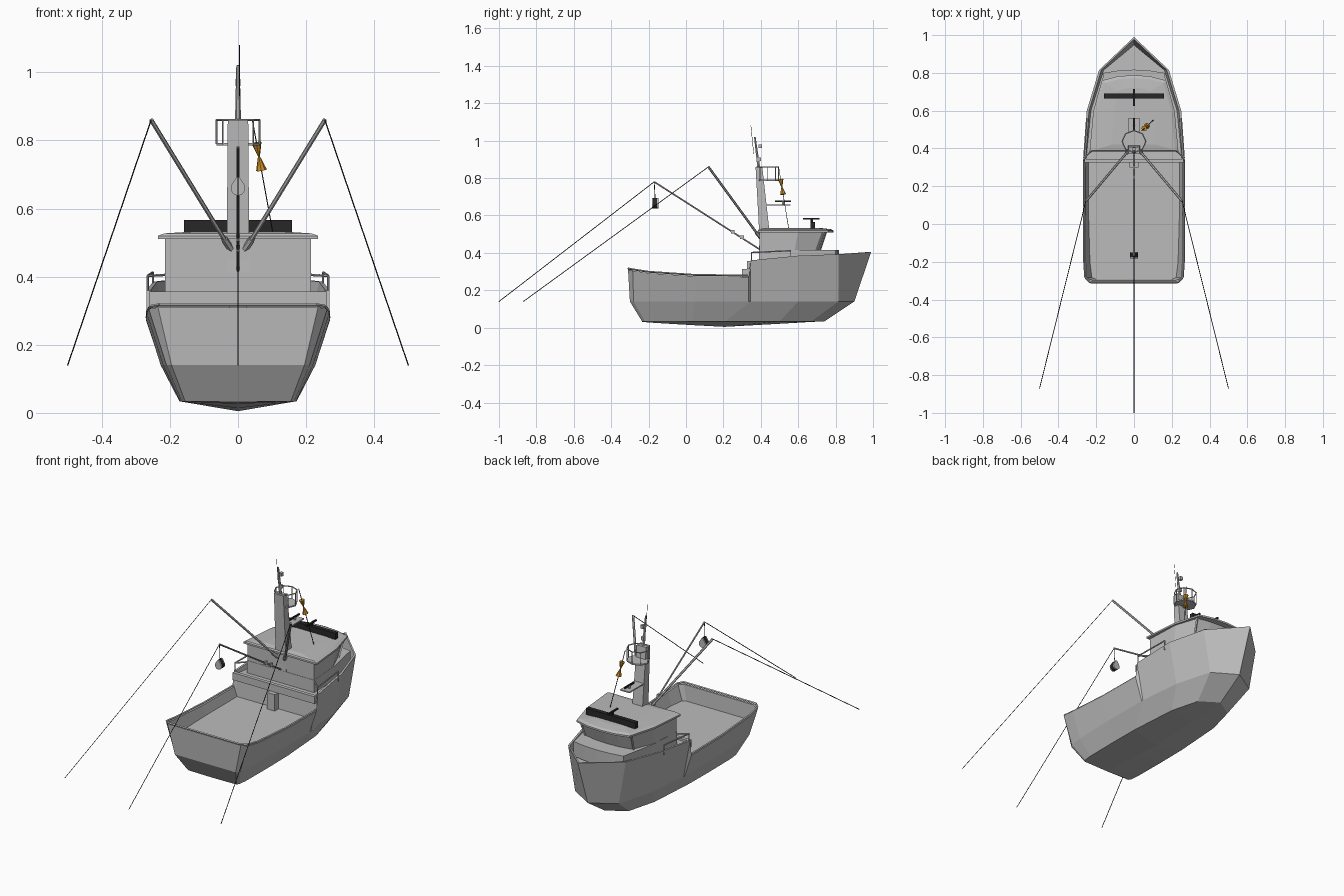
import bpy, bmesh, math
from mathutils import Vector

old = bpy.data.objects.get("Cube")
if old:
    bpy.data.objects.remove(old, do_unlink=True)


def material(name, rgb):
    m = bpy.data.materials.new(name)
    m.use_nodes = True
    m.diffuse_color = (*rgb, 1)
    m.node_tree.nodes["Principled BSDF"].inputs["Base Color"].default_value = (*rgb, 1)
    return m


GREY = material("light grey paint", (0.5, 0.5, 0.5))
BLACK = material("black", (0.02, 0.02, 0.02))
ORANGE = material("orange", (0.6, 0.27, 0.02))


def finish(name, bm, mat):
    bmesh.ops.remove_doubles(bm, verts=bm.verts, dist=1e-5)
    bmesh.ops.recalc_face_normals(bm, faces=bm.faces)
    me = bpy.data.meshes.new(name)
    bm.to_mesh(me)
    bm.free()
    me.materials.append(mat)
    ob = bpy.data.objects.new(name, me)
    bpy.context.collection.objects.link(ob)
    return ob


def loft(name, rings, mat, caps=True):
    """Skin a list of closed rings of equal length."""
    bm = bmesh.new()
    vs = [[bm.verts.new(p) for p in r] for r in rings]
    n = len(rings[0])
    for a, b in zip(vs, vs[1:]):
        for i in range(n):
            bm.faces.new((a[i], a[(i + 1) % n], b[(i + 1) % n], b[i]))
    if caps:
        bm.faces.new(vs[0])
        bm.faces.new(vs[-1])
    return finish(name, bm, mat)


def mirrored(half, z):
    """Full outline from a right half whose last point is on the centre line."""
    return [(x, y, z) for x, y in half] + [(-x, y, z) for x, y in half[-2::-1]]


def rod(name, a, b, r, mat=GREY, r2=None, sides=6):
    a, b = Vector(a), Vector(b)
    q = (b - a).to_track_quat('Z', 'Y')
    def ring(c, rad):
        return [c + q @ Vector((rad * math.cos(t), rad * math.sin(t), 0))
                for t in (2 * math.pi * i / sides for i in range(sides))]
    return loft(name, [ring(a, r), ring(b, r if r2 is None else r2)], mat)


def box(name, lo, hi, mat=GREY):
    (x0, y0, z0), (x1, y1, z1) = lo, hi
    ring = lambda z: [(x0, y0, z), (x1, y0, z), (x1, y1, z), (x0, y1, z)]
    return loft(name, [ring(z0), ring(z1)], mat)


# Hull stations: sheer x y z, middle chine x y, low chine x y, keel z, deck z
MID, LOW, WALL = 0.14, 0.034, 0.012
stations = [
    (.235, -.31, .31, .195, -.30, .155, -.235, .032, .22),
    (.262, -.285, .305, .21, -.28, .165, -.22, .03, .22),
    (.268, -.2, .292, .22, -.2, .17, -.17, .026, .22),
    (.27, .05, .275, .227, .05, .172, .03, .014, .22),
    (.27, .335, .272, .226, .335, .17, .2, .005, .22),
    (.268, .345, .36, .226, .345, .17, .21, .005, .345),
    (.25, .6, .385, .2, .6, .15, .5, .021, .335),
    (.185, .815, .393, .14, .815, .105, .67, .031, .32),
    (0, .99, .405, 0, .9, 0, .74, .034, .315)]

bm = bmesh.new()
rings = []
for i, (sx, sy, sz, mx, my, lx, ly, kz, dz) in enumerate(stations):
    t = (dz - MID) / (sz - MID)
    push = WALL if i == 0 else -WALL if sx == 0 else 0
    half = [(lx, ly, LOW), (mx, my, MID), (sx, sy, sz),
            (max(0, sx - WALL), sy + push, sz),
            (max(0, mx + t * (sx - mx) - WALL), my + t * (sy - my) + push, dz)]
    pts = [(0, ly, kz)] + half + [(-x, y, z) for x, y, z in reversed(half)]
    rings.append([bm.verts.new(p) for p in pts])
n = len(rings[0])
for a, b in zip(rings, rings[1:]):
    for i in range(n):
        bm.faces.new((a[i], a[(i + 1) % n], b[(i + 1) % n], b[i]))
stern = rings[0]
bm.faces.new((stern[0], stern[1], stern[-1]))
for i in range(1, 5):
    bm.faces.new((stern[i], stern[i + 1], stern[n - i - 1], stern[n - i]))
bmesh.ops.dissolve_degenerate(bm, dist=1e-5, edges=bm.edges)
finish("hull", bm, GREY)

# Cap rail round the working deck
path = [(s[0] - .004, s[1], s[2] + .007) for s in stations[:5]]
for side in (1, -1):
    for a, b in zip(path, path[1:]):
        rod("cap_rail", (side * a[0], *a[1:]), (side * b[0], *b[1:]), .005, sides=4)
rod("stern_cap_rail", (-path[0][0], *path[0][1:]), path[0], .005, sides=4)

# Forecastle edge and the locker below it
box("forecastle_edge", (-.262, .325, .315), (.262, .345, .357))
box("deck_locker", (-.025, .30, .22), (.025, .335, .315))

# Deckhouse, wheelhouse and roof
base = [(.215, .39), (.2, .6), (.16, .8), (.08, .813), (0, .817)]
loft("deckhouse", [mirrored(base, .33), mirrored(base, .415)], GREY)
sill = [(.214, .392), (.2, .58), (.15, .7), (.08, .715), (0, .72)]
head = [(.214, .392), (.205, .6), (.16, .735), (.08, .75), (0, .755)]
loft("wheelhouse", [mirrored(sill, .41), mirrored(head, .515)], GREY)
eave = [(.235, .385), (.215, .6), (.17, .76), (.085, .782), (0, .788)]
inner = [(x * .92, .39 + (y - .385) * .95) for x, y in eave]
crown = [(x * .5, .42 + (y - .385) * .75) for x, y in eave]
loft("wheelhouse_roof", [mirrored(eave, .51), mirrored(eave, .52),
                         mirrored(inner, .527), mirrored(crown, .533)], GREY)

# Side rails and windscreen corner posts
for s in (1, -1):
    pts = [(s * .215, .395, .405), (s * .265, .35, .402), (s * .25, .56, .412)]
    for a, b in zip(pts, pts[1:]):
        rod("side_rail", a, b, .004)
    for x, y, z in pts[1:]:
        rod("rail_post", (x, y, .355), (x, y, z), .003)
    rod("windscreen_post", (s * .155, .7, .415), (s * .165, .737, .515), .006, sides=4)

# Mast leaning aft, topmast and aerial
def mast_ring(w, y0, y1, z):
    return [(-w, y0, z), (w, y0, z), (w, y1, z), (-w, y1, z)]

loft("mast", [mast_ring(.036, .39, .455, .39), mast_ring(.033, .393, .45, .48),
              mast_ring(.03, .372, .408, .86)], GREY)
rod("topmast", (0, .39, .85), (0, .368, 1.02), .009, r2=.005)
rod("aerial", (.004, .362, .93), (.004, .347, 1.08), .0012, BLACK, sides=4)
for y, z in ((.4, .97), (.395, .9)):
    box("mast_lamp", (-.008, y - .012, z - .01), (.008, y + .006, z + .01))

# Crow's nest
corners = [(.063 * math.cos(math.radians(a)), .437 + .058 * math.sin(math.radians(a)))
           for a in range(0, 360, 45)]
loft("lookout_floor", [[(x, y, z) for x, y in corners] for z in (.785, .793)], GREY)
for a, b in zip(corners, corners[1:] + corners[:1]):
    rod("lookout_rail", (*a, .86), (*b, .86), .003)
    rod("lookout_post", (*a, .79), (*a, .86), .0025)

# Radar shelf on the mast and scanners
box("radar_shelf", (-.03, .41, .653), (.03, .56, .66))
rod("shelf_scanner_post", (0, .52, .66), (0, .52, .675), .008)
box("shelf_scanner", (-.004, .475, .672), (.004, .562, .68), BLACK)
box("roof_equipment_bar", (-.158, .665, .53), (.158, .69, .566), BLACK)
rod("roof_scanner_post", (0, .672, .53), (0, .672, .58), .008, BLACK)
box("roof_scanner", (-.005, .625, .578), (.005, .715, .586), BLACK)

# Booms and their lines
tip = (0, -.17, .78)
rod("centre_boom", (0, .4, .415), tip, .005)
rod("centre_line", tip, (0, -1, .14), .002, BLACK, sides=4)
for y, z in ((.25, .515), (.3, .485)):
    box("boom_fitting", (-.006, y - .01, z - .012), (.006, y + .01, z + .008))
for s in (1, -1):
    end = (s * .255, .12, .86)
    rod("side_boom", (s * .028, .39, .49), end, .0065)
    rod("boom_bracket", (s * .02, .4, .48), (s * .04, .375, .51), .01)
    rod("side_line", end, (s * .5, -.87, .14), .002, BLACK, sides=4)

# Hanging block: two drop-shaped cheeks round a black sheave
drop = [(.021 * math.cos(math.radians(a)), .66 + .022 * math.sin(math.radians(a)))
        for a in range(-200, 21, 20)] + [(.004, .693), (-.004, .693)]
for name, y0, y1, mat in (("block_cheek", -.182, -.176, GREY), ("block_sheave", -.176, -.154, BLACK),
                          ("block_cheek", -.154, -.148, GREY)):
    loft(name, [[(x, y, z) for x, z in drop] for y in (y0, y1)], mat)
rod("block_hanger", (0, -.165, .69), tip, .002, BLACK, sides=4)

# Signal line with orange double cone
top, foot = Vector((.042, .495, .86)), Vector((.103, .55, .525))
rod("signal_line", top, foot, .002, BLACK, sides=4)
waist = top.lerp(foot, .32)
rod("signal_cone", waist, top.lerp(foot, .2), .003, ORANGE, r2=.015, sides=8)
rod("signal_cone", waist, top.lerp(foot, .44), .003, ORANGE, r2=.016, sides=8)
